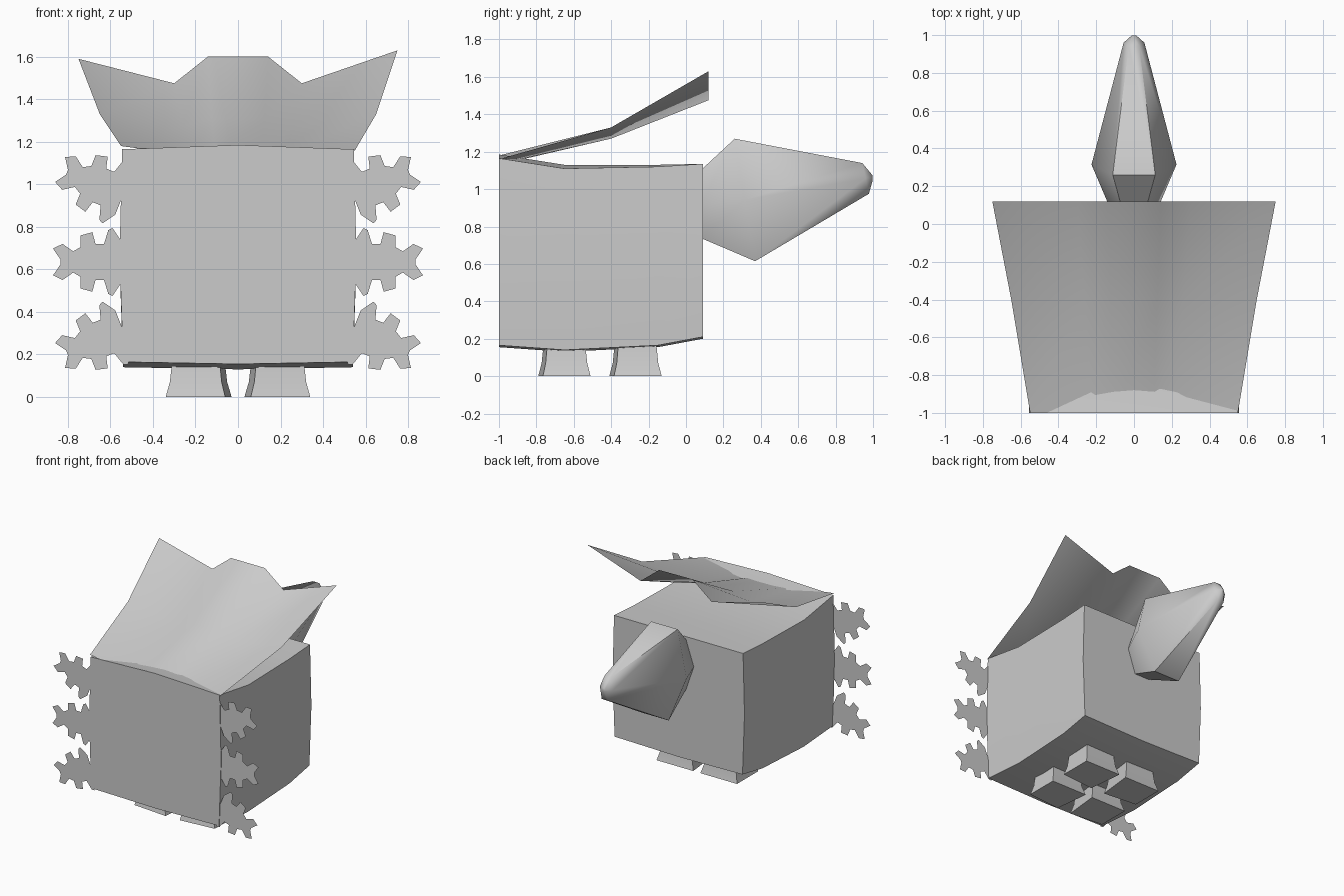
import bpy, bmesh, math
from mathutils import Matrix, Vector

cube = bpy.data.objects.get("Cube")
if cube:
    bpy.data.objects.remove(cube, do_unlink=True)

grey = bpy.data.materials.new("plain_grey")
grey.use_nodes = True
tone = (0.6, 0.6, 0.6, 1)
grey.diffuse_color = tone
grey.node_tree.nodes["Principled BSDF"].inputs["Base Color"].default_value = tone


def finish(name, bm, angle=None, closed=True):
    """Turn a bmesh into a named grey object."""
    if closed:
        bmesh.ops.recalc_face_normals(bm, faces=bm.faces)
    mesh = bpy.data.meshes.new(name)
    bm.to_mesh(mesh)
    bm.free()
    mesh.materials.append(grey)
    obj = bpy.data.objects.new(name, mesh)
    bpy.context.collection.objects.link(obj)
    if angle:
        bpy.ops.object.select_all(action="DESELECT")
        obj.select_set(True)
        bpy.context.view_layer.objects.active = obj
        bpy.ops.object.shade_smooth_by_angle(angle=math.radians(angle))
    return obj


def loft(rows, ring=True, caps=True):
    """Bridge consecutive rows of points."""
    bm = bmesh.new()
    grid = [[bm.verts.new(p) for p in row] for row in rows]
    n = len(rows[0])
    for a, b in zip(grid, grid[1:]):
        for i in range(n if ring else n - 1):
            j = (i + 1) % n
            bm.faces.new((a[i], a[j], b[j], b[i]))
    if caps:
        bm.faces.new(grid[0])
        bm.faces.new(grid[-1])
    return bm


# Body: box sections along y, with slightly bowed walls
def body_section(y, low, high, crown):
    mid = (low + high) / 2
    right = [(0.54, low), (0.557, mid), (0.545, high)]
    left = [(-x, z) for x, z in reversed(right)]
    return [(x, y, z) for x, z in [(0, low - 0.01)] + right + [(0, high + crown)] + left]


stations = [(-1, 0.165, 1.165, 0.02), (-0.65, 0.14, 1.11, 0.02),
            (-0.15, 0.165, 1.12, 0.01), (0.09, 0.21, 1.135, 0)]
finish("body", loft([body_section(*s) for s in stations]), 40)


# Lid: open sheet, pleated towards the back
def lid_row(y, half, heights):
    xs = [-half, -0.4 * half, -0.19 * half, 0.19 * half, 0.4 * half, half]
    return [(x, y, z) for x, z in zip(xs, heights)]


lid = loft([lid_row(-1, 0.55, (1.18, 1.135, 1.13, 1.13, 1.135, 1.16)),
            lid_row(-0.4, 0.65, (1.33, 1.27, 1.31, 1.31, 1.27, 1.33)),
            lid_row(0.12, 0.75, (1.59, 1.475, 1.6, 1.6, 1.475, 1.63))],
           ring=False, caps=False)
finish("lid", lid, 60, closed=False)


# Tail: leaning six-sided spike with a blunt tip
def hexagon(y, z, wide, tall, lean):
    ring = []
    for i in range(6):
        c, s = math.cos(i * math.pi / 3), math.sin(i * math.pi / 3)
        ring.append((wide * c, y - lean * s, z + tall * s))
    return ring


tail = loft([hexagon(0.08, 0.92, 0.125, 0.21, 0),
             hexagon(0.315, 0.942, 0.225, 0.378, 0.063),
             hexagon(0.96, 1.057, 0.055, 0.095, 0.02),
             hexagon(0.998, 1.06, 0.012, 0.015, 0)])
finish("tail", tail, 45)

# Feet: flared blocks, mirrored across x
for place, shift in (("front", 0), ("back", 0.38)):
    for side, sign in (("left", 1), ("right", -1)):
        plan = [(0.06, -0.79), (0.34, -0.765), (0.34, -0.51), (0.03, -0.51)]
        centre = Vector((0.19, -0.65))
        rows = []
        for z, scale in ((0, 1), (0.07, 0.87), (0.165, 0.8)):
            pts = [centre + (Vector(p) - centre) * scale for p in plan]
            rows.append([(sign * p.x, p.y + shift, z) for p in pts])
        finish(f"{place}_{side}_foot", loft(rows), 30)

# Toothed side fins: flat cut-outs at the front edges, mirrored and tilted
upper = [(0, 0.1), (0.04, 0.16), (0.06, 0.15), (0.08, 0.085), (0.12, 0.085),
         (0.135, 0.14), (0.19, 0.125), (0.19, 0.07), (0.225, 0.05),
         (0.275, 0.085), (0.32, 0.063), (0.285, 0.012)]
outline = upper + [(x, -z) for x, z in reversed(upper)]
for level, root, height, tilt in (("upper", 0.54, 0.95, 22),
                                  ("middle", 0.55, 0.635, 0),
                                  ("lower", 0.54, 0.315, -22)):
    turn = Matrix.Rotation(math.radians(tilt), 2)
    for side, sign in (("left", 1), ("right", -1)):
        bm = bmesh.new()
        pts = [turn @ Vector(p) for p in outline]
        face = bm.faces.new([bm.verts.new((sign * (root + p.x), -0.995, height + p.y))
                             for p in pts])
        face.normal_update()
        if face.normal.y > 0:
            face.normal_flip()
        finish(f"{level}_{side}_fin", bm, closed=False)
